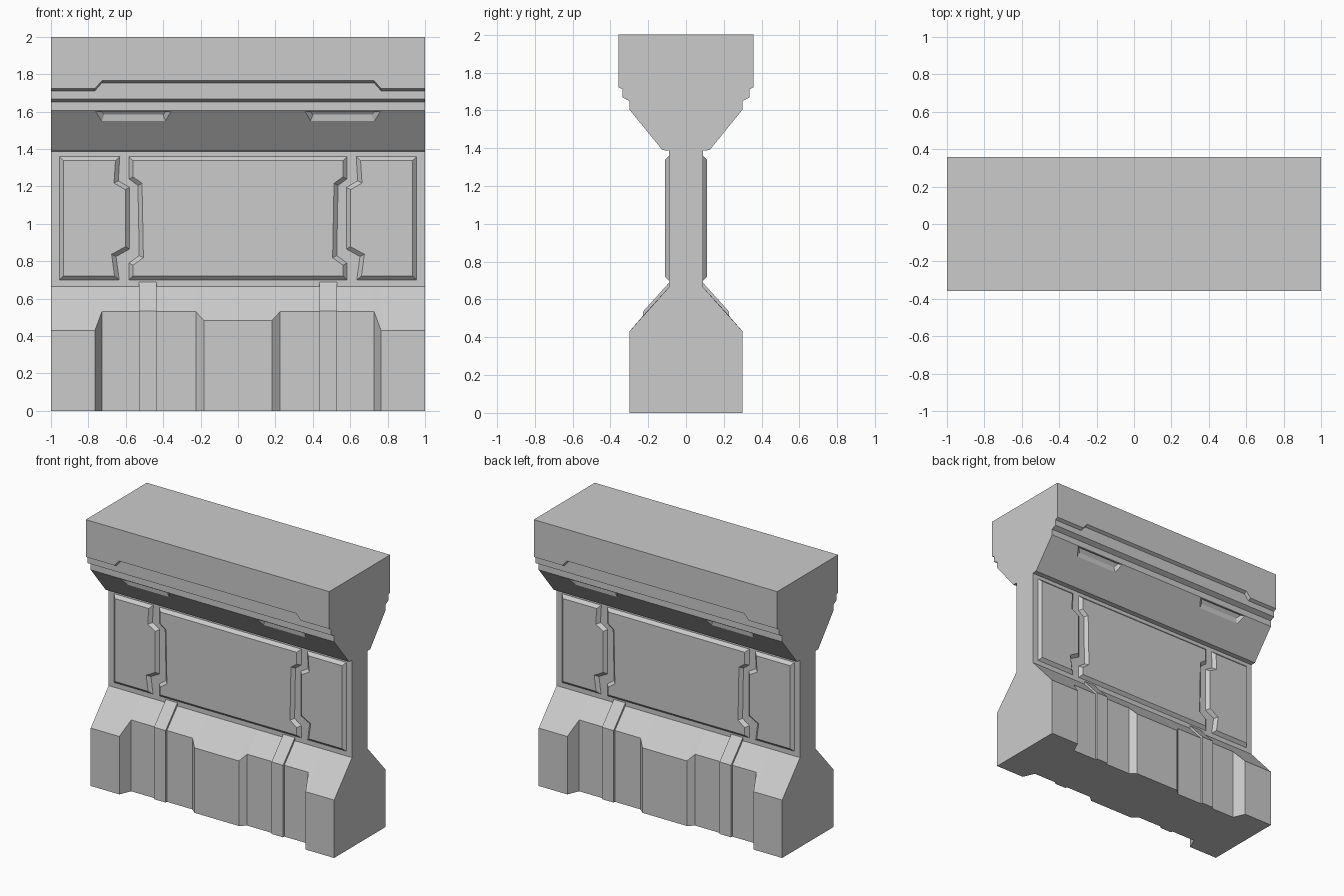
import bpy, bmesh
from mathutils import Vector

if "Cube" in bpy.data.objects:
    bpy.data.objects.remove(bpy.data.objects["Cube"])


def make_object(name, bm):
    mesh = bpy.data.meshes.new(name)
    bm.to_mesh(mesh)
    bm.free()
    obj = bpy.data.objects.new(name, mesh)
    bpy.context.collection.objects.link(obj)
    return obj


def loft(name, rings):
    """Join equal-length closed rings with quads and cap both ends."""
    bm = bmesh.new()
    loops = [[bm.verts.new(p) for p in ring] for ring in rings]
    for a, b in zip(loops, loops[1:]):
        for i in range(len(a)):
            j = (i + 1) % len(a)
            bm.faces.new((a[i], a[j], b[j], b[i]))
    bm.faces.new(loops[0])
    bm.faces.new(loops[-1])
    bmesh.ops.recalc_face_normals(bm, faces=bm.faces)
    return make_object(name, bm)


def mirror(obj, x=True, y=True):
    mod = obj.modifiers.new("mirror", 'MIRROR')
    mod.use_axis = (x, y, False)
    mod.use_mirror_merge = False
    return obj


def panel(name, outline, both_ends):
    """Raised plate with a sloped border, standing on the wall face."""
    bm = bmesh.new()
    face = bm.faces.new([bm.verts.new((x, -0.09, z)) for x, z in outline])
    face.normal_update()
    if face.normal.y > 0:
        face.normal_flip()
    bmesh.ops.inset_region(bm, faces=[face], thickness=0.022, depth=0.022,
                           use_boundary=True, use_even_offset=True)
    return mirror(make_object(name, bm), x=both_ends)


# Wall body: cross-sections lofted along x
def section(x, foot_y, foot_z, ridge):
    half = [(foot_y, 0), (foot_y, foot_z), (0.09, 0.665), (0.09, 1.387),
            (0.125, 1.39), (0.30, 1.605), (0.30, 1.65), (0.335, 1.668),
            (0.335, ridge - 0.012), (0.358, ridge), (0.358, 2.0)]
    return ([Vector((x, y, z)) for y, z in half]
            + [Vector((x, -y, z)) for y, z in reversed(half)])


stations = [(1.0, 0.30, 0.43, 1.723), (0.765, 0.30, 0.43, 1.723),
            (0.728, 0.213, 0.53, 1.765), (0.225, 0.213, 0.53, 1.765),
            (0.182, 0.25, 0.483, 1.765)]
full = [(-s[0], *s[1:]) for s in stations] + stations[::-1]
body = loft("wall_body", [section(*s) for s in full])

# Recessed slots in the overhang underside
slope = Vector((0, -0.175, 0.215)).normalized()
outward = Vector((0, -slope.z, slope.y))


def on_slope(x, z, push):
    y = -(0.125 + (z - 1.39) * 0.175 / 0.215)
    return Vector((x, y, z)) + outward * push


outer = [(0.765, 1.602), (0.355, 1.602), (0.387, 1.547), (0.73, 1.547)]
inner = [(0.74, 1.597), (0.38, 1.597), (0.40, 1.572), (0.715, 1.572)]
for sx in (-1, 1):
    for sy in (-1, 1):
        rings = [[on_slope(x, z, d) for x, z in ring]
                 for ring, d in ((outer, 0.002), (inner, -0.018))]
        rings = [[Vector((p.x * sx, p.y * sy, p.z)) for p in r] for r in rings]
        cutter = loft("slot_cutter", rings)
        cutter.hide_render = True
        mod = body.modifiers.new("slot", 'BOOLEAN')
        mod.operation = 'DIFFERENCE'
        mod.solver = 'EXACT'
        mod.object = cutter
        bpy.context.view_layer.objects.active = body
        bpy.ops.object.modifier_apply(modifier=mod.name)
        bpy.data.objects.remove(cutter)

# Base ribs running up the plinth
rib = [(-0.20, 0), (-0.228, 0), (-0.228, 0.535), (-0.09, 0.688), (-0.08, 0.6)]
mirror(loft("base_rib", [[(x, y, z) for y, z in rib] for x in (0.435, 0.53)]))

# Wall panels
left = [(-0.583, 1.36), (-0.583, 1.24), (-0.535, 1.205),
        (-0.528, 0.83), (-0.583, 0.79), (-0.583, 0.70)]
panel("center_panel", left + [(-x, z) for x, z in reversed(left)], False)
panel("side_panel", [(0.955, 1.36), (0.632, 1.36), (0.64, 1.23), (0.58, 1.195),
                     (0.58, 0.865), (0.652, 0.825), (0.635, 0.70),
                     (0.955, 0.70)], True)
